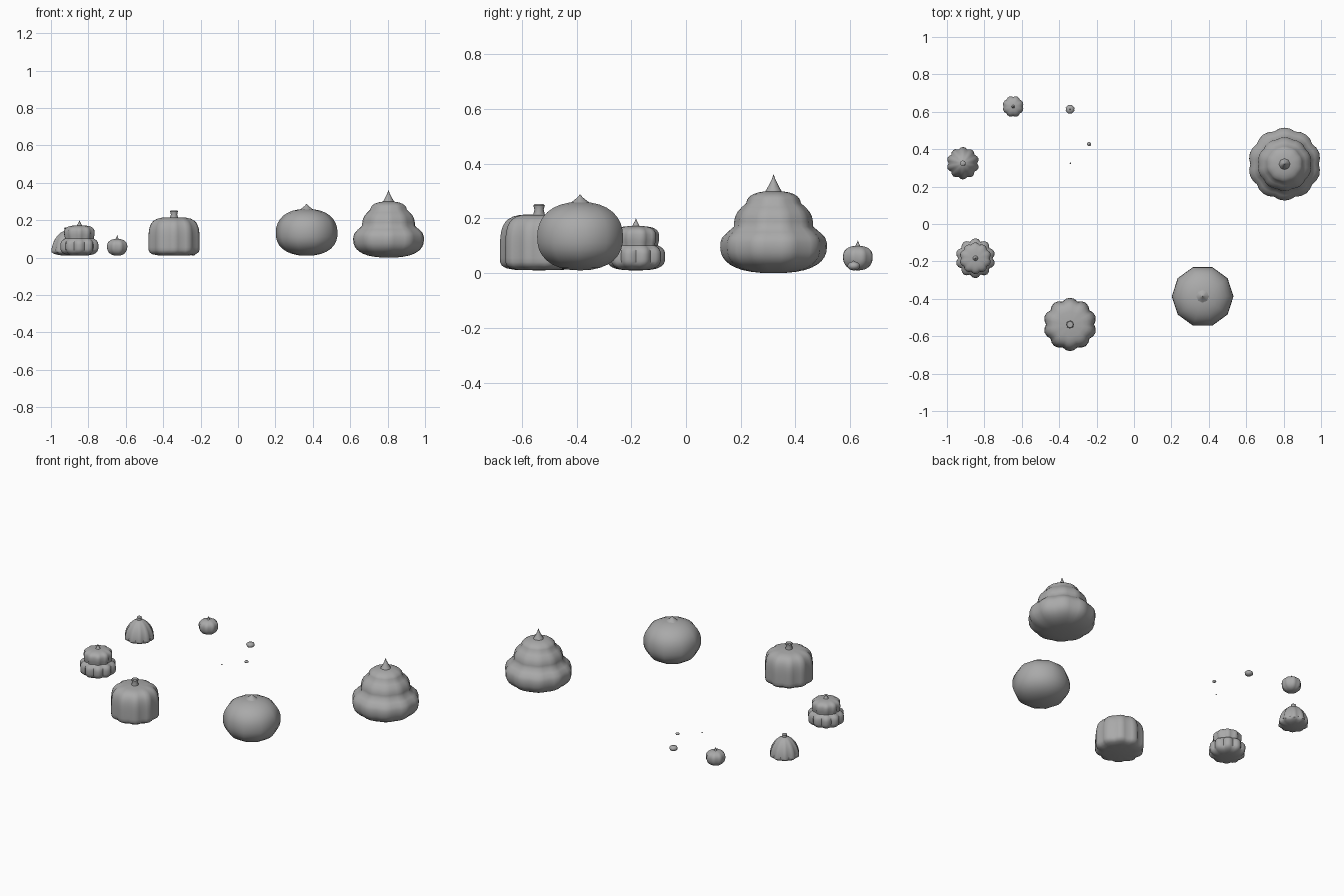
import bpy, bmesh, math

cube = bpy.data.objects.get("Cube")
if cube:
    bpy.data.objects.remove(cube, do_unlink=True)

shade = 0.4
grey = bpy.data.materials.new("plain grey")
grey.use_nodes = True
grey.diffuse_color = (shade, shade, shade, 1)
shader = grey.node_tree.nodes["Principled BSDF"]
shader.inputs["Base Color"].default_value = grey.diffuse_color


def lathe(name, centre, profile, ribs, depth, segments):
    """Closed ribbed body made from rings of (radius, height)."""
    widest = max(radius for radius, height in profile)
    count = ribs * segments
    bm = bmesh.new()
    rings = []
    for radius, height in profile:
        groove = depth * radius / widest
        ring = []
        for step in range(count):
            turn = math.tau * step / count
            rib = abs(math.sin(ribs * turn / 2))
            reach = radius * (1 - groove * (1 - rib))
            ring.append(bm.verts.new((reach * math.cos(turn), reach * math.sin(turn), height)))
        rings.append(ring)
    for low, high in zip(rings, rings[1:]):
        for step in range(count):
            after = (step + 1) % count
            bm.faces.new((low[step], low[after], high[after], high[step]))
    bm.faces.new(reversed(rings[0]))
    bm.faces.new(rings[-1])
    mesh = bpy.data.meshes.new(name)
    bm.to_mesh(mesh)
    bm.free()
    mesh.materials.append(grey)
    obj = bpy.data.objects.new(name, mesh)
    obj.location = (*centre, 0)
    bpy.context.collection.objects.link(obj)
    bpy.ops.object.select_all(action='DESELECT')
    obj.select_set(True)
    bpy.context.view_layer.objects.active = obj
    bpy.ops.object.shade_smooth_by_angle(angle=math.radians(50))


def bulge_radius(bulge, height, squareness):
    """Radius at a height of one rounded bulge: (radius, low, belly, high)."""
    radius, low, belly, high = bulge
    end = high if height > belly else low
    offset = min(1, abs((height - belly) / (end - belly)))
    return radius * (1 - offset ** squareness) ** (1 / squareness)


def body(name, centre, bulges, squareness=2, ribs=10, depth=0.0, segments=4, rows=16):
    """Stacked bulges joined into a single outer skin."""
    low = min(bulge[1] for bulge in bulges)
    high = max(bulge[3] for bulge in bulges)
    profile = []
    for row in range(rows + 1):
        height = low + (high - low) * (1 - math.cos(math.pi * row / rows)) / 2
        radius = max(bulge_radius(bulge, height, squareness) for bulge in bulges)
        profile.append((max(radius, high / 100), height))
    lathe(name, centre, profile, ribs, depth, segments)


def pointed_stem(name, centre, radius, low, high, rows=4):
    profile = []
    for row in range(rows + 1):
        part = row / rows
        profile.append((radius * max(1 - part, 0.05) ** 1.2, low + (high - low) * part))
    lathe(name, centre, profile, ribs=8, depth=0, segments=1)


def blunt_stem(name, centre, radius, low, high):
    rise = high - low
    profile = [(radius * 1.2, low), (radius * 0.8, low + rise * 0.6),
               (radius, high - rise * 0.1), (radius * 0.8, high)]
    lathe(name, centre, profile, ribs=8, depth=0, segments=1)


# Large stepped gourd
centre = (0.805, 0.32)
skirt = (0.195, 0, 0.1, 0.18)
middle = (0.145, 0.1, 0.17, 0.27)
crown = (0.1, 0.2, 0.25, 0.3)
body("stepped_gourd", centre, [skirt, middle, crown], squareness=2.5, depth=0.06, rows=24)
pointed_stem("stepped_gourd_stem", centre, radius=0.035, low=0.29, high=0.36)

# Large plain round gourd with ten sides
centre = (0.367, -0.387)
body("round_gourd", centre, [(0.165, 0.01, 0.13, 0.26)], squareness=2.3, segments=1)
pointed_stem("round_gourd_stem", centre, radius=0.045, low=0.25, high=0.287)

# Barrel pumpkin
centre = (-0.342, -0.537)
body("barrel_pumpkin", centre, [(0.143, 0.01, 0.06, 0.215)], squareness=4, depth=0.1)
blunt_stem("barrel_stem", centre, radius=0.021, low=0.2, high=0.252)

# Two-tier pumpkin
centre = (-0.848, -0.183)
lower = (0.107, 0.01, 0.06, 0.11)
upper = (0.085, 0.09, 0.13, 0.172)
body("two_tier_pumpkin", centre, [lower, upper], squareness=3, depth=0.14, rows=24)
pointed_stem("two_tier_stem", centre, radius=0.018, low=0.165, high=0.2)

# Cone-shaped pumpkin
centre = (-0.915, 0.325)
body("cone_pumpkin", centre, [(0.087, 0.01, 0.03, 0.145)], squareness=1.8, depth=0.12)
blunt_stem("cone_stem", centre, radius=0.015, low=0.135, high=0.16)

# Small round pumpkin
centre = (-0.646, 0.628)
body("small_pumpkin", centre, [(0.057, 0.01, 0.06, 0.1)], squareness=2.3, ribs=8, depth=0.1)
pointed_stem("small_stem", centre, radius=0.014, low=0.09, high=0.12)

# Three buds, each about half the size of the one before
buds = {"large_bud": (-0.342, 0.613, 0.025),
        "medium_bud": (-0.24, 0.427, 0.012),
        "tiny_bud": (-0.34, 0.325, 0.004)}
for name, (x, y, size) in buds.items():
    low = 0.01
    high = low + size * 1.3
    bulge = (size, low, low + size * 0.65, high)
    body(name, (x, y), [bulge], ribs=8, depth=0.1, segments=2, rows=8)
    pointed_stem(name + "_stem", (x, y), size / 4, high - size * 0.1, high + size * 0.2)
